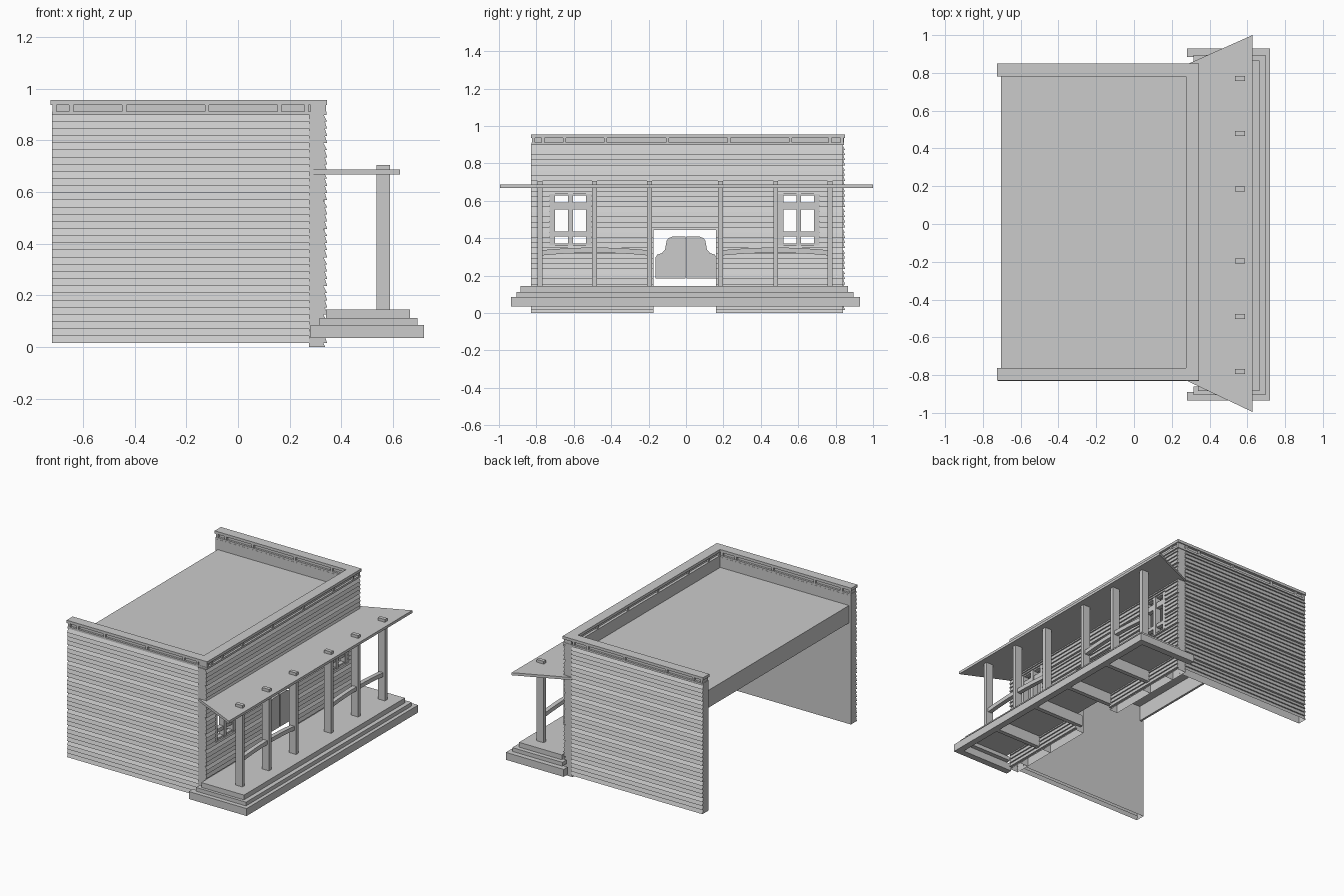
import bpy, bmesh
from mathutils import Vector

cube = bpy.data.objects.get("Cube")
if cube:
    bpy.data.objects.remove(cube)

grey = bpy.data.materials.new("plain grey")
grey.use_nodes = True
COLOUR = (0.6, 0.6, 0.6, 1)
grey.diffuse_color = COLOUR
grey.node_tree.nodes["Principled BSDF"].inputs["Base Color"].default_value = COLOUR


def finish(name, bm, open_below=None):
    """Make the object; faces pointing down below a given height are left open."""
    bmesh.ops.recalc_face_normals(bm, faces=bm.faces)
    if open_below is not None:
        bm.normal_update()
        under = [f for f in bm.faces
                 if f.normal.z < -0.9 and f.calc_center_median().z < open_below]
        bmesh.ops.delete(bm, geom=under, context='FACES')
    mesh = bpy.data.meshes.new(name)
    bm.to_mesh(mesh)
    bm.free()
    mesh.materials.append(grey)
    obj = bpy.data.objects.new(name, mesh)
    bpy.context.collection.objects.link(obj)


def add_prism(bm, points, offset):
    """Extrude a closed outline of 3D points along an offset."""
    face = bm.faces.new([bm.verts.new(p) for p in points])
    out = bmesh.ops.extrude_face_region(bm, geom=[face], use_keep_orig=True)
    verts = [v for v in out["geom"] if isinstance(v, bmesh.types.BMVert)]
    bmesh.ops.translate(bm, verts=verts, vec=Vector(offset))


def boxes(name, items):
    bm = bmesh.new()
    for x, y, z in items:
        add_prism(bm, [(x[0], y[0], z[0]), (x[1], y[0], z[0]),
                       (x[1], y[1], z[0]), (x[0], y[1], z[0])], (0, 0, z[1] - z[0]))
    finish(name, bm)


# Clapboard outline: (depth, height) pairs; all rows share one grid of heights
WALL_TOP = 0.9
SILL = 0.015
ROWS = 32
PLANK = (WALL_TOP - SILL) / ROWS


def clapboard(inner, outer, z0, z1):
    sign = 1 if outer > inner else -1
    pts = [(inner, z1), (inner, z0)]
    for row in range(-1, ROWS):
        low = SILL + row * PLANK
        a, b = max(low, z0), min(low + PLANK, z1)
        if b - a < 0.001:
            continue
        slope = (0.015 if row % 4 == 3 else 0.009) / PLANK
        pts += [(outer - sign * slope * (a - low), a), (outer - sign * slope * (b - low), b)]
    return pts


# Side walls, hollow at the foot
for name, inner, outer in (("right_wall", -0.765, -0.83), ("left_wall", 0.785, 0.85)):
    bm = bmesh.new()
    add_prism(bm, [(-0.72, d, z) for d, z in clapboard(inner, outer, SILL, WALL_TOP)], (1.0, 0, 0))
    finish(name, bm, open_below=SILL + 0.005)

# Front wall in columns around the windows and the doorway
WINDOWS = ((-0.73, -0.505), (0.49, 0.715))
DOOR = (-0.175, 0.16)
bm = bmesh.new()
columns = [(-0.83, -0.73, 0, WALL_TOP), (-0.505, DOOR[0], 0, WALL_TOP),
           (DOOR[0], DOOR[1], 0.443, WALL_TOP), (DOOR[1], 0.49, 0, WALL_TOP),
           (0.715, 0.84, 0, WALL_TOP)]
for y0, y1 in WINDOWS:
    columns += [(y0, y1, 0, 0.36), (y0, y1, 0.637, WALL_TOP)]
for y0, y1, z0, z1 in columns:
    add_prism(bm, [(d, y0, z) for d, z in clapboard(0.275, 0.345, z0, z1)], (0, y1 - y0, 0))
finish("front_wall", bm, open_below=0.005)

# Windows: wide bars around six panes
for side, (y0, y1) in zip(("right", "left"), WINDOWS):
    bars = []
    mid = (y0 + y1) / 2
    for a, b in ((y0, y0 + 0.03), (mid - 0.013, mid + 0.013), (y1 - 0.03, y1)):
        bars.append(((0.295, 0.335), (a, b), (0.355, 0.64)))
    for a, b in ((0.355, 0.372), (0.41, 0.435), (0.553, 0.592), (0.628, 0.64)):
        bars.append(((0.3, 0.33), (y0, y1), (a, b)))
    boxes(side + "_window", bars)

# Swinging doors with a rounded shoulder
SHOULDER = [(0, 0.185), (0.16, 0.185), (0.16, 0.295), (0.15, 0.312), (0.125, 0.32),
            (0.108, 0.338), (0.1, 0.385), (0.09, 0.4), (0.07, 0.408), (0, 0.408)]
for name, sign in (("right_door", -1), ("left_door", 1)):
    bm = bmesh.new()
    add_prism(bm, [(0.3, sign * (y + 0.004), z) for y, z in SHOULDER], (0.02, 0, 0))
    finish(name, bm)

# Roof sheet with a deep board along the open back
boxes("roof", [((-0.705, 0.28), (-0.77, 0.79), (0.815, 0.83)),
               ((-0.705, -0.69), (-0.77, 0.79), (0.71, 0.815))])

# Cornice: lower ledge, recessed core, cap, and blocks across the recess
SIDES = ((-0.828, -0.762), (0.782, 0.85))
ledge, core, cap, blocks = [], [], [], []
for a, b in SIDES:
    ledge.append(((-0.72, 0.28), (a + 0.004, b - 0.004), (0.898, 0.912)))
    core.append(((-0.715, 0.28), (a + 0.018, b - 0.018), (0.912, 0.937)))
    cap.append(((-0.725, 0.275), (a, b), (0.936, 0.955)))
    for x in (-0.71, -0.645, -0.44, -0.12, 0.16, 0.265):
        blocks.append(((x - 0.008, x + 0.008), (a + 0.005, b - 0.005), (0.911, 0.937)))
ledge.append(((0.275, 0.342), (-0.825, 0.845), (0.898, 0.912)))
core.append(((0.293, 0.328), (-0.81, 0.832), (0.912, 0.937)))
cap.append(((0.275, 0.345), (-0.828, 0.85), (0.936, 0.955)))
for y in (-0.815, -0.765, -0.65, -0.43, -0.1, 0.23, 0.56, 0.77, 0.835):
    blocks.append(((0.28, 0.34), (y - 0.008, y + 0.008), (0.911, 0.937)))
boxes("cornice_ledge", ledge)
boxes("cornice_core", core)
boxes("cornice_cap", cap)
boxes("cornice_blocks", blocks)

# Awning that widens towards its outer edge
bm = bmesh.new()
add_prism(bm, [(0.28, -0.83, 0.668), (0.627, -0.995, 0.668),
               (0.627, 1.0, 0.668), (0.28, 0.845, 0.668)], (0, 0, 0.018))
finish("awning", bm)

# Porch posts through the awning
POSTS = (-0.78, -0.49, -0.195, 0.185, 0.48, 0.77)
boxes("porch_posts", [((0.535, 0.588), (y - 0.013, y + 0.013), (0.145, 0.705)) for y in POSTS])

# Gently bowed rails on each half of the porch
for side, y0, y1 in (("right", -0.78, -0.195), ("left", 0.185, 0.77)):
    ts = [i / 8 for i in range(9)]
    top = [(0.545, y0 + (y1 - y0) * t, 0.335 + 0.06 * t * (1 - t)) for t in ts]
    under = [(x, y, z - 0.028) for x, y, z in reversed(top)]
    bm = bmesh.new()
    add_prism(bm, top + under, (0.03, 0, 0))
    finish(side + "_rail", bm)


# Porch: three stepped tiers of boards, hollow underneath
def tier(name, x0, x1, y0, y1, z0, z1, board):
    boxes(name, [((x1 - board, x1), (y0, y1), (z0, z1)),
                 ((x0, x1 - board), (y0, y0 + board), (z0, z1)),
                 ((x0, x1 - board), (y1 - board, y1), (z0, z1))])


tier("porch_base", 0.28, 0.72, -0.935, 0.93, 0.035, 0.086, 0.045)
tier("porch_step", 0.315, 0.695, -0.905, 0.895, 0.085, 0.112, 0.045)
boxes("porch_deck", [((0.34, 0.665), (-0.885, 0.865), (0.111, 0.145))])
boxes("porch_joists", [((0.3, 0.68), (y - 0.015, y + 0.015), (0.035, 0.112))
                       for y in (-0.55, -0.17, 0.16, 0.54)])
